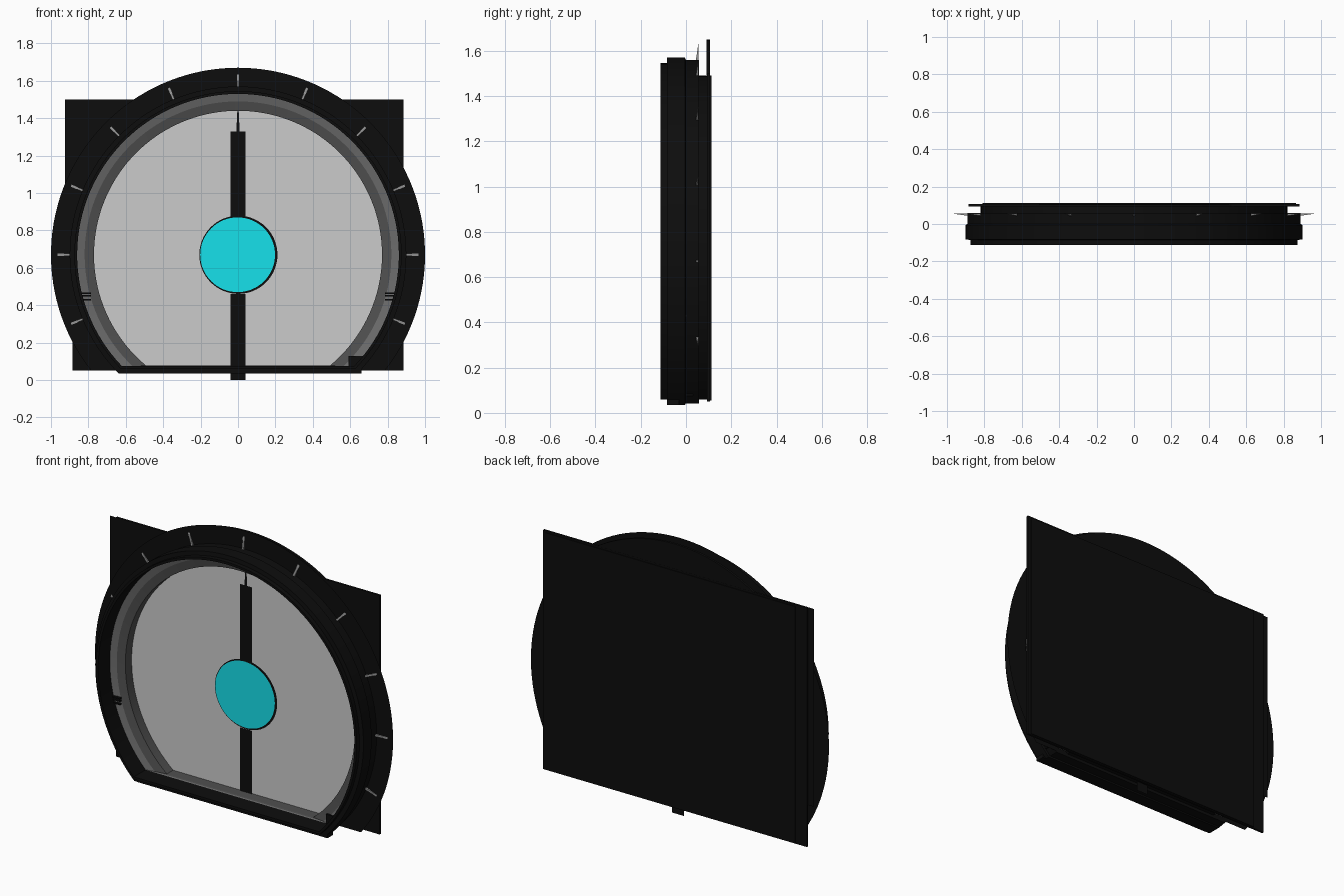
import bpy, bmesh, math

if "Cube" in bpy.data.objects:
    bpy.data.objects.remove(bpy.data.objects["Cube"])

CZ = 0.67   # height of the dial centre
N = 96


def material(name, r, g, b):
    m = bpy.data.materials.new(name)
    m.diffuse_color = (r, g, b, 1)
    m.use_nodes = True
    m.node_tree.nodes["Principled BSDF"].inputs["Base Color"].default_value = m.diffuse_color
    return m


BLACK = material("black", 0.004, 0.004, 0.004)
DARK = material("dark_grey", 0.08, 0.08, 0.08)
MID = material("mid_grey", 0.15, 0.15, 0.15)
TICK = material("tick_grey", 0.3, 0.3, 0.3)
CYAN = material("cyan", 0.008, 0.75, 0.83)


def finish(name, bm, mat=None, smooth=False):
    bmesh.ops.recalc_face_normals(bm, faces=bm.faces)
    me = bpy.data.meshes.new(name)
    bm.to_mesh(me)
    bm.free()
    ob = bpy.data.objects.new(name, me)
    bpy.context.collection.objects.link(ob)
    if mat:
        me.materials.append(mat)
    if smooth:
        bpy.ops.object.select_all(action='DESELECT')
        ob.select_set(True)
        bpy.context.view_layer.objects.active = ob
        bpy.ops.object.shade_smooth_by_angle(angle=math.radians(30))
    return ob


def d_loop(bm, r, cut, y):
    """Circle of radius r, flattened along the bottom at height cut."""
    a = math.asin(max(-1, (cut - CZ) / r))
    return [bm.verts.new((r * math.cos(t), y, CZ + r * math.sin(t)))
            for t in (a + (math.pi - 2 * a) * i / N for i in range(N + 1))]


def loft(name, section, mat=None, closed=False, cap=False):
    """Skin through flattened circles given as (radius, cut, y)."""
    bm = bmesh.new()
    loops = [d_loop(bm, *s) for s in section]
    pairs = list(zip(loops, loops[1:]))
    if closed:
        pairs.append((loops[-1], loops[0]))
    for p, q in pairs:
        for i in range(N + 1):
            j = (i + 1) % (N + 1)
            bm.faces.new((p[i], p[j], q[j], q[i]))
    if cap:
        bm.faces.new(loops[-1])
        if len(loops) > 1:
            bm.faces.new(loops[0])
    return finish(name, bm, mat, True)


def poly(name, pts, y, mat):
    bm = bmesh.new()
    bm.faces.new([bm.verts.new((x, y, z)) for x, z in pts])
    ob = finish(name, bm, mat)
    if ob.data.polygons[0].normal.y > 0:
        ob.data.flip_normals()
    return ob


def box(name, x0, x1, y0, y1, z0, z1, mat):
    bm = bmesh.new()
    bmesh.ops.create_cube(bm, size=1)
    for v in bm.verts:
        v.co = ((x0 + x1) / 2 + v.co.x * (x1 - x0),
                (y0 + y1) / 2 + v.co.y * (y1 - y0),
                (z0 + z1) / 2 + v.co.z * (z1 - z0))
    return finish(name, bm, mat)


def disc(name, r, x, y, mat):
    pts = [(x + r * math.cos(2 * math.pi * i / 64), CZ + r * math.sin(2 * math.pi * i / 64))
           for i in range(64)]
    return poly(name, pts, y, mat)


# stepped outer bezel with flat foot
loft("bezel", [(0.86, 0.075, -0.112), (0.875, 0.06, -0.112), (0.875, 0.06, -0.085),
               (0.90, 0.035, -0.083), (0.90, 0.035, -0.005), (0.89, 0.042, 0.0),
               (0.89, 0.042, 0.058), (0.86, 0.075, 0.058)], BLACK, closed=True)

# inner trim rings and drum behind them
loft("outer_trim", [(0.86, 0.075, 0.0), (0.82, 0.076, 0.01)], MID)
loft("inner_trim", [(0.82, 0.076, 0.01), (0.77, 0.077, 0.02)], DARK)
loft("inner_wall", [(0.77, 0.077, 0.02), (0.77, 0.077, 0.08)], DARK)
loft("drum", [(0.82, 0.06, 0.058), (0.82, 0.06, 0.095)], BLACK)

# thin wide flange
loft("flange", [(1.0, 0.05, 0.058), (0.86, 0.075, 0.058)], BLACK)

# dial face
loft("dial_face", [(0.80, 0.065, 0.08)], cap=True)
face = bpy.data.objects["dial_face"].data
if face.polygons[0].normal.y > 0:
    face.flip_normals()

# back plates
box("back_plate", -0.885, 0.885, 0.093, 0.106, 0.05, 1.5, BLACK)
box("back_cover", -0.81, 0.865, 0.1, 0.112, 0.055, 1.49, BLACK)
poly("side_flap", [(-0.925, 0.3), (-0.87, 0.3), (-0.87, 1.5), (-0.925, 1.5)], 0.094, BLACK)

# curved crest above the back plate
bm = bmesh.new()
arc = [math.radians(57 + 66 * i / 32) for i in range(33)]
front = bm.faces.new([bm.verts.new((0.98 * math.cos(t), 0.091, CZ + 0.98 * math.sin(t))) for t in arc])
ext = bmesh.ops.extrude_face_region(bm, geom=[front])
bmesh.ops.translate(bm, vec=(0, 0.014, 0),
                    verts=[g for g in ext["geom"] if isinstance(g, bmesh.types.BMVert)])
finish("crest", bm, BLACK, True)

# wedge-shaped scale ticks
for k in range(-1, 10):
    a = math.radians(22.5 * k)
    bm = bmesh.new()
    sides = []
    for w in (-0.006, 0.006):
        sides.append([bm.verts.new((r * math.cos(a) - w * math.sin(a), y,
                                    CZ + r * math.sin(a) + w * math.cos(a)))
                      for r, y in ((0.83, 0.035), (0.965, 0.055), (0.83, 0.055))])
    p, q = sides
    bm.faces.new(p)
    bm.faces.new(q)
    for i in range(3):
        j = (i + 1) % 3
        bm.faces.new((p[i], p[j], q[j], q[i]))
    finish("tick", bm, TICK)

# flat hand: lower bar, upper bar and fine tip
poly("hand_lower", [(-0.04, 0), (0.04, 0), (0.04, 0.46), (-0.04, 0.46)], 0.075, BLACK)
poly("hand_upper", [(-0.04, 0.86), (0.04, 0.86), (0.04, 1.33), (-0.04, 1.33)], 0.075, BLACK)
poly("hand_tip", [(-0.009, 1.33), (0.009, 1.33), (0.003, 1.45), (-0.003, 1.45)], 0.075, BLACK)

# centre badge
disc("hub_rim", 0.209, 0.002, 0.074, BLACK)
disc("hub_disc", 0.2, -0.002, 0.07, CYAN)

# small side clips and foot bar
for s in (-1, 1):
    for z in (0.43, 0.45, 0.465):
        xs = sorted((s * 0.785, s * 0.86))
        box("side_clip", *xs, -0.01, 0.005, z - 0.004, z + 0.004, BLACK)
box("foot_bar", -0.61, 0.66, -0.085, -0.03, 0.035, 0.075, BLACK)
box("foot_latch", 0.59, 0.67, 0.0, 0.03, 0.075, 0.13, BLACK)
